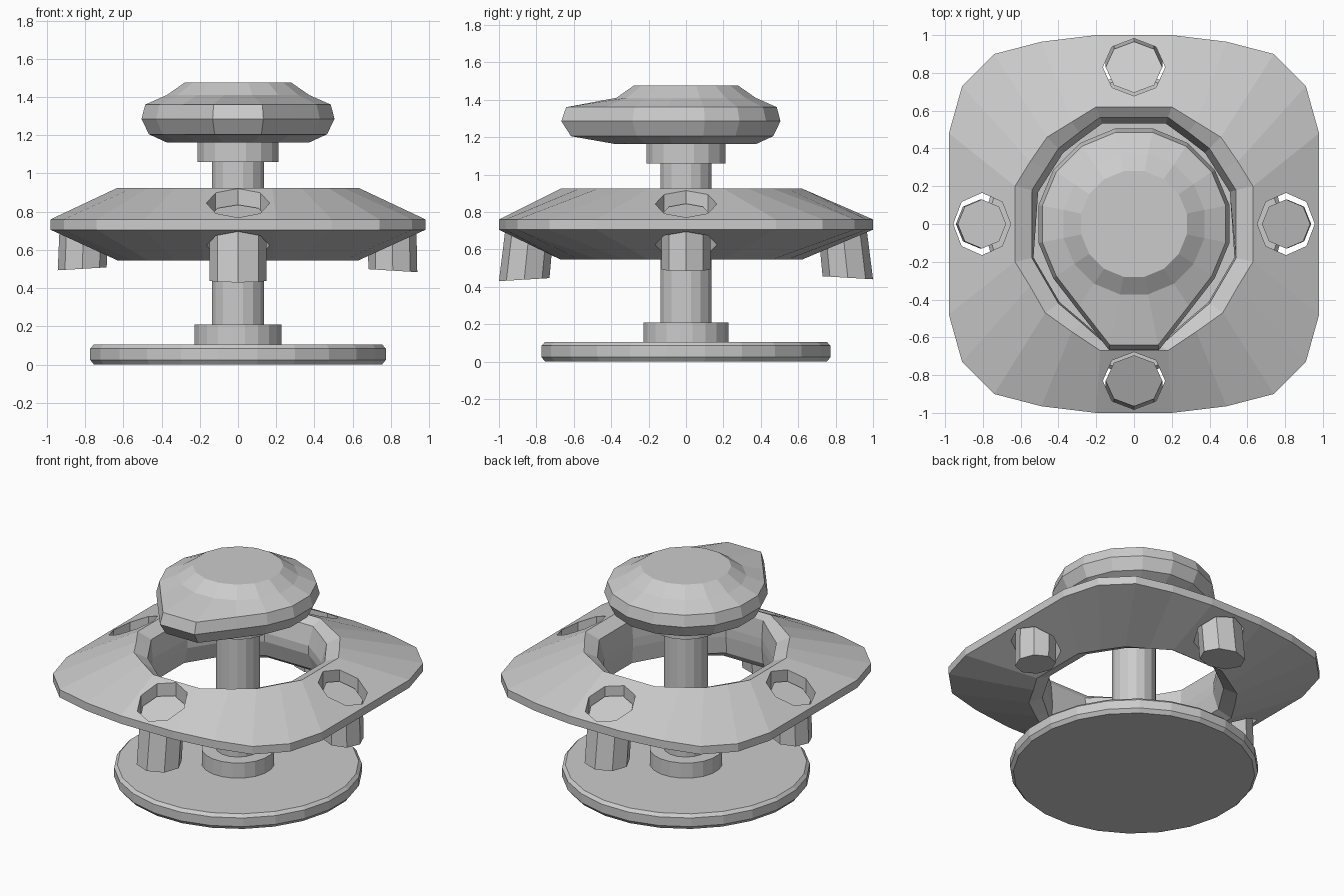
import bpy, bmesh
from math import sin, cos, pi, radians

if "Cube" in bpy.data.objects:
    bpy.data.objects.remove(bpy.data.objects["Cube"])


def make(name, loops, closed=False):
    """Skin a stack of equal-length loops; cap the ends or join them in a ring."""
    bm = bmesh.new()
    rows = [[bm.verts.new(p) for p in loop] for loop in loops]
    n = len(rows[0])
    pairs = list(zip(rows, rows[1:]))
    if closed:
        pairs.append((rows[-1], rows[0]))
    else:
        bm.faces.new(rows[0][::-1])
        bm.faces.new(rows[-1])
    for a, b in pairs:
        for i in range(n):
            j = (i + 1) % n
            bm.faces.new((a[i], a[j], b[j], b[i]))
    bmesh.ops.recalc_face_normals(bm, faces=bm.faces)
    mesh = bpy.data.meshes.new(name)
    bm.to_mesh(mesh)
    bm.free()
    ob = bpy.data.objects.new(name, mesh)
    bpy.context.collection.objects.link(ob)
    return ob


def lathe(name, profile, n, stretch=lambda r, a: r):
    angles = [2 * pi * (i + 0.5) / n for i in range(n)]
    return make(name, [[(stretch(r, a) * cos(a), stretch(r, a) * sin(a), z)
                        for a in angles] for r, z in profile])


# Base disc, post and collars
lathe("base_disc", [(.76, 0), (.78, .025), (.78, .085), (.76, .105)], 24)
lathe("lower_collar", [(.23, .10), (.23, .21)], 20)
lathe("post", [(.14, .20), (.14, 1.08)], 16)
lathe("upper_collar", [(.215, 1.06), (.215, 1.17)], 16)


# Cap, with its widest rings drawn out to a blunt beak at the front
def beak(r, a):
    off = abs(a - 1.5 * pi)
    side = radians(52) - off
    if r < .45 or side < 0:
        return r
    return r * min(1 / cos(side), 1.3 / cos(off))


lathe("cap", [(.38, 1.162), (.475, 1.205), (.515, 1.285), (.495, 1.36),
              (.38, 1.41), (.285, 1.475)], 16, beak)


# Squarish plate around the post: back quarter and front quarter of each outline
def outline(back, front, z):
    q = back + [(-x, y) for x, y in reversed(back)]
    q += [(-x, -y) for x, y in front] + [(x, -y) for x, y in reversed(front)]
    return [(x, y, z) for x, y in q]


def shrink(pts, s):
    return [(x * s, y * s) for x, y in pts]


edge = [(.98, .48), (.91, .73), (.74, .90), (.49, .965), (.20, 1.0)]
rim_b = [(.63, .20), (.55, .33), (.46, .46), (.33, .54), (.20, .62)]
rim_f = [(.63, .20), (.55, .33), (.47, .47), (.33, .57), (.18, .67)]
hole_b = [(.54, .18), (.47, .29), (.40, .40), (.29, .485), (.18, .565)]
hole_f = [(.54, .18), (.47, .30), (.40, .42), (.27, .53), (.14, .645)]
plate = make("plate", [
    outline(edge, edge, .705), outline(edge, edge, .76),
    outline(rim_b, rim_f, .925), outline(hole_b, hole_f, .885),
    outline(shrink(hole_b, .94), shrink(hole_f, .985), .76),
    outline(shrink(hole_b, .94), shrink(hole_f, .985), .70),
    outline(hole_b, hole_f, .585), outline(rim_b, rim_f, .545)], closed=True)


# Four octagonal holes in the plate, each with a peg set below the surface
def octagon(u0, ru, rv, turn, z):
    pts = []
    for i in range(8):
        u, v = u0 + ru * cos(pi * i / 4), rv * sin(pi * i / 4)
        pts.append((u * cos(turn) - v * sin(turn),
                    u * sin(turn) + v * cos(turn), z(u)))
    return pts


def top(u):
    return .85 - .45 * (u - .82)


pegs = [("right_peg", 0, .805, .81, .128, .13, .48),
        ("back_peg", 90, .83, .865, .135, .15, .44),
        ("left_peg", 180, .805, .815, .128, .13, .49),
        ("front_peg", 270, .83, .865, .135, .15, .43)]
for name, deg, u_top, u_low, ru, rv, z in pegs:
    t = radians(deg)
    make(name, [octagon(u_low, ru, rv, t, lambda u: z + .06 * (1 - u)),
                octagon(u_top, ru, rv, t, lambda u: top(u) - .07)])
    cutter = make("cutter", [octagon(u_top, .152, .165, t, lambda u: .3),
                             octagon(u_top, .152, .165, t, lambda u: 1.2)])
    cutter.hide_render = True
    mod = plate.modifiers.new("hole", 'BOOLEAN')
    mod.operation, mod.solver, mod.object = 'DIFFERENCE', 'EXACT', cutter
    bpy.context.view_layer.objects.active = plate
    bpy.ops.object.modifier_apply(modifier=mod.name)
    bpy.data.objects.remove(cutter)
